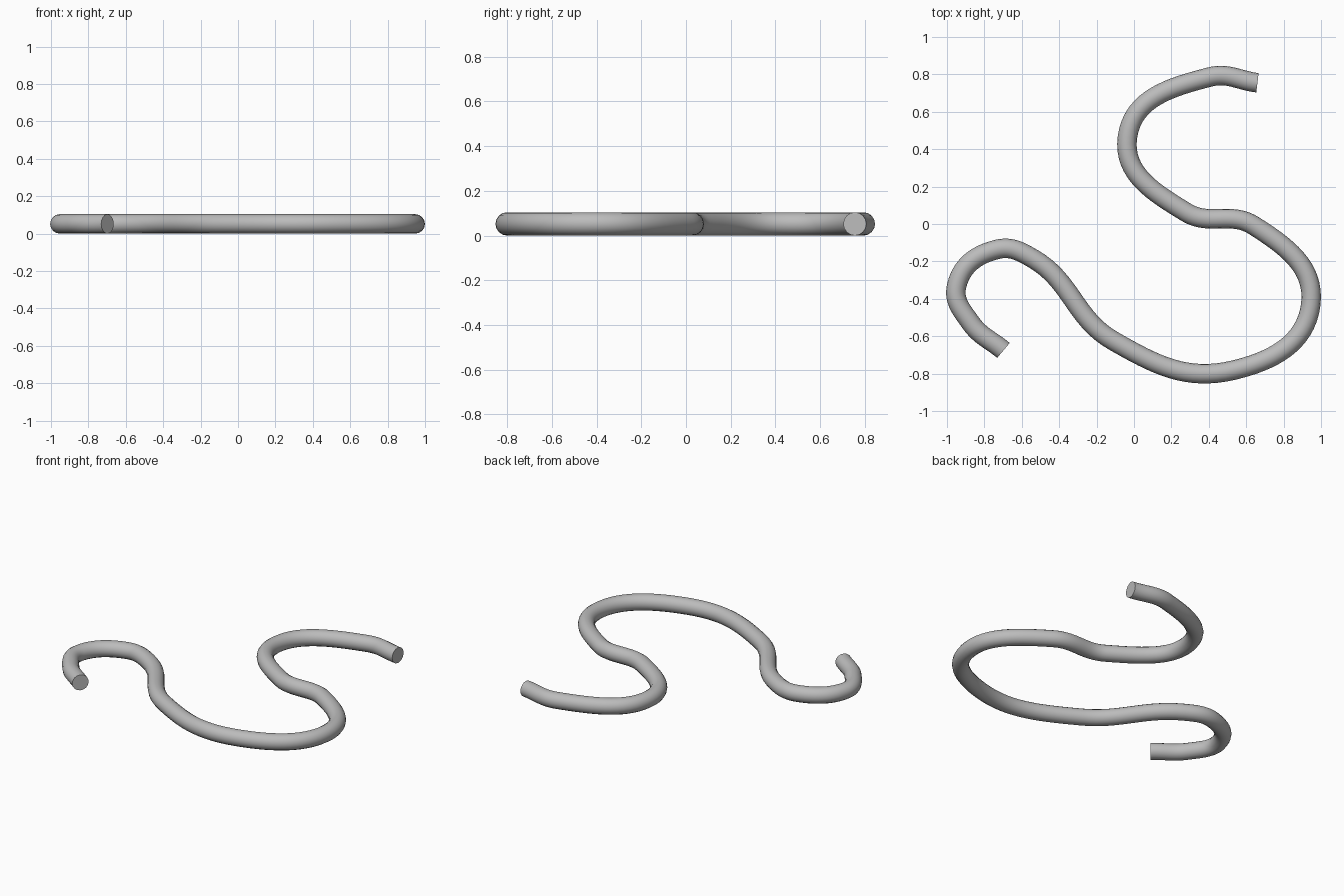
import bpy, math

if "Cube" in bpy.data.objects:
    bpy.data.objects.remove(bpy.data.objects["Cube"])

R = 0.052  # tube radius

# centre line seen from above: x, y of each bend
path = [(0.66, 0.755), (0.405, 0.786), (-0.035, 0.465), (0.28, 0.062),
        (0.64, -0.008), (0.945, -0.43), (0.53, -0.782), (-0.11, -0.625),
        (-0.54, -0.185), (-0.733, -0.136), (-0.948, -0.33),
        (-0.872, -0.53), (-0.698, -0.676)]

curve = bpy.data.curves.new("hose", "CURVE")
curve.dimensions = "3D"
curve.bevel_depth = R
curve.bevel_resolution = 6
curve.resolution_u = 16
curve.use_fill_caps = True
spline = curve.splines.new("BEZIER")
spline.bezier_points.add(len(path) - 1)
for p, (x, y) in zip(spline.bezier_points, path):
    p.co = (x, y, R)
    p.handle_left_type = p.handle_right_type = "AUTO"

grey = bpy.data.materials.new("grey")
grey.diffuse_color = (0.5, 0.5, 0.5, 1)
grey.use_nodes = True
grey.node_tree.nodes["Principled BSDF"].inputs["Base Color"].default_value = grey.diffuse_color
curve.materials.append(grey)

hose = bpy.data.objects.new("hose", curve)
bpy.context.collection.objects.link(hose)

# turn into a mesh with smooth sides and sharp end caps
bpy.context.view_layer.objects.active = hose
hose.select_set(True)
bpy.ops.object.convert(target="MESH")
bpy.ops.object.shade_smooth_by_angle(angle=math.radians(40))
